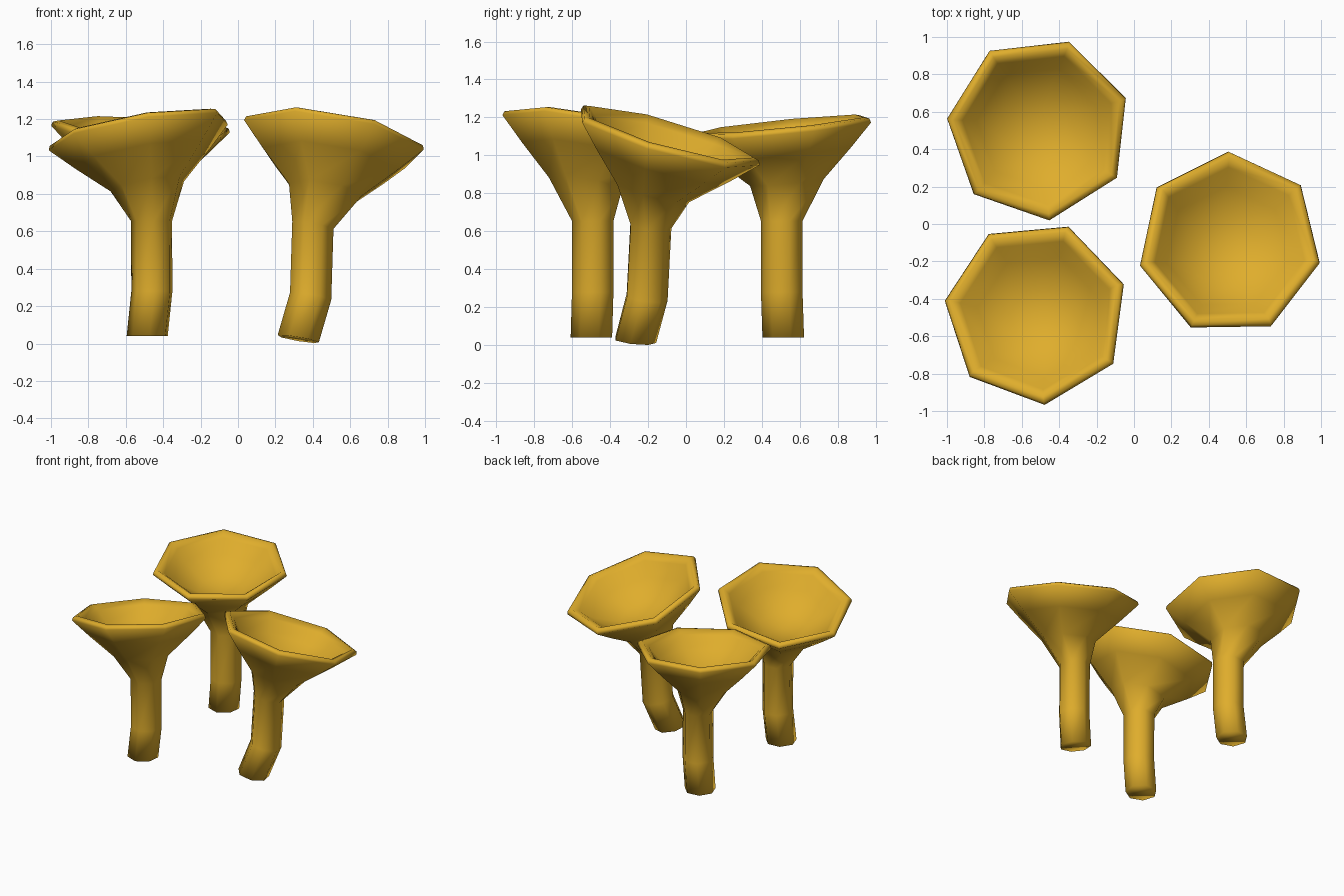
import bpy, bmesh, math
from mathutils import Vector

if "Cube" in bpy.data.objects:
    bpy.data.objects.remove(bpy.data.objects["Cube"])

SIDES = 7
mat = bpy.data.materials.new("golden_mushroom")
mat.diffuse_color = (0.74, 0.42, 0.025, 1)
mat.use_nodes = True
mat.node_tree.nodes["Principled BSDF"].inputs["Base Color"].default_value = mat.diffuse_color

# cup profile around the tilted rim axis: (radius, height relative to rim)
CUP = [(0.20, -0.275), (0.37, -0.12), (0.493, 0.0), (0.485, 0.022),
       (0.455, 0.03), (0.41, -0.005), (0.33, -0.09), (0.17, -0.18)]


def mushroom(name, rim, tilt, phase, stem, stem_tilts):
    bm = bmesh.new()

    def ring(c, r, sx, sy):
        pts = []
        for i in range(SIDES):
            a = math.radians(phase) + 2 * math.pi * i / SIDES
            x, y = r * math.cos(a), r * math.sin(a)
            pts.append(bm.verts.new((c[0] + x, c[1] + y, c[2] + sx * x + sy * y)))
        return pts

    # stem rings, then the flared cup and its hollow
    rings = [ring(c, 0.113, *t) for c, t in zip(stem, stem_tilts)]
    axis = Vector((-tilt[0], -tilt[1], 1))
    rings += [ring(Vector(rim) + axis * h, r, *tilt) for r, h in CUP]
    for a, b in zip(rings, rings[1:]):
        for i in range(SIDES):
            j = (i + 1) % SIDES
            bm.faces.new((a[i], a[j], b[j], b[i]))

    # flat base and bowl floor
    bm.faces.new(rings[0][::-1])
    floor = bm.verts.new(Vector(rim) + axis * -0.205)
    for i in range(SIDES):
        bm.faces.new((rings[-1][i], rings[-1][(i + 1) % SIDES], floor))

    bmesh.ops.recalc_face_normals(bm, faces=bm.faces)
    for f in bm.faces:
        f.smooth = True
    me = bpy.data.meshes.new(name)
    bm.to_mesh(me)
    bm.free()
    me.materials.append(mat)
    ob = bpy.data.objects.new(name, me)
    bpy.context.collection.objects.link(ob)


flat = [(0, 0)] * 3
mushroom("mushroom_back_left", (-0.509, 0.509, 1.135), (-0.05, 0.10), 19.4,
         [(-0.483, 0.515, 0.04), (-0.458, 0.507, 0.28), (-0.46, 0.507, 0.655)], flat)
mushroom("mushroom_front_left", (-0.523, -0.476, 1.122), (0.16, -0.17), 18.1,
         [(-0.483, -0.495, 0.04), (-0.458, -0.488, 0.28), (-0.46, -0.488, 0.655)], flat)
mushroom("mushroom_right", (0.511, -0.106, 1.085), (-0.16, -0.28), -12.0,
         [(0.322, -0.27, 0.024), (0.388, -0.21, 0.25), (0.4, -0.19, 0.63)],
         [(-0.17, -0.10), (-0.18, -0.13), (-0.18, -0.13)])
